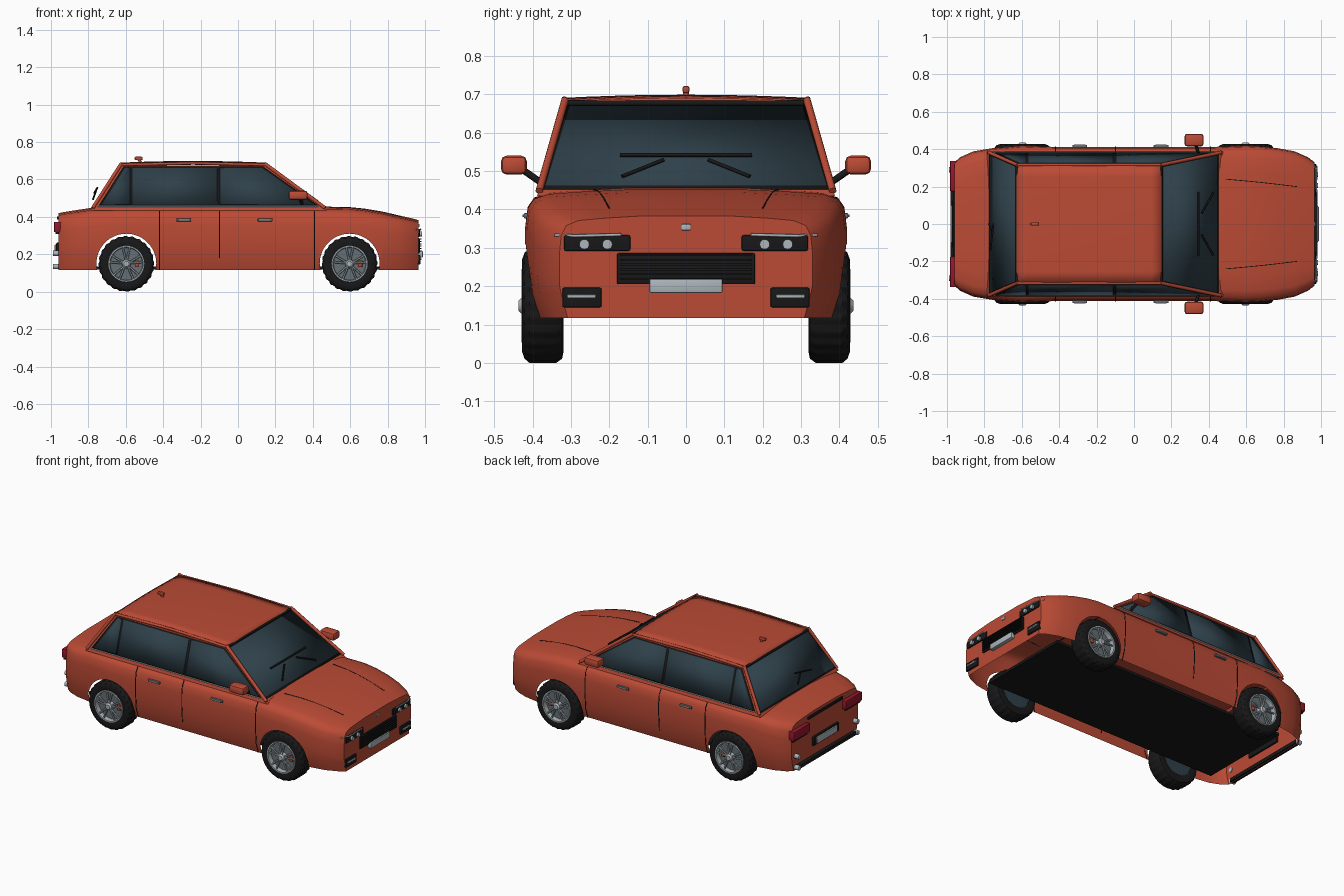
import bpy, bmesh, math
from mathutils import Vector

if "Cube" in bpy.data.objects:
    bpy.data.objects.remove(bpy.data.objects["Cube"])


def colour(name, rgb):
    m = bpy.data.materials.new(name)
    m.diffuse_color = (*rgb, 1)
    m.use_nodes = True
    m.node_tree.nodes["Principled BSDF"].inputs["Base Color"].default_value = m.diffuse_color
    return m


RED = colour("red paint", (0.50, 0.07, 0.036))
GLASS = colour("tinted glass", (0.028, 0.052, 0.068))
BLACK = colour("black trim", (0.009, 0.009, 0.010))
SILVER = colour("silver", (0.42, 0.47, 0.50))
GREY = colour("wheel grey", (0.13, 0.16, 0.18))
LAMP = colour("tail lamp red", (0.32, 0.008, 0.025))


def finish(name, bm, mat, angle=35):
    bmesh.ops.recalc_face_normals(bm, faces=bm.faces)
    me = bpy.data.meshes.new(name)
    bm.to_mesh(me)
    bm.free()
    me.materials.append(mat)
    ob = bpy.data.objects.new(name, me)
    bpy.context.collection.objects.link(ob)
    bpy.ops.object.select_all(action='DESELECT')
    ob.select_set(True)
    bpy.context.view_layer.objects.active = ob
    bpy.ops.object.shade_smooth_by_angle(angle=math.radians(angle))
    return ob


def box(name, lo, hi, mat, bevel=0.0):
    """Box between two corners."""
    bm = bmesh.new()
    bmesh.ops.create_cube(bm, size=1)
    for v in bm.verts:
        v.co = [(a + b) / 2 + c * abs(b - a) for a, b, c in zip(lo, hi, v.co)]
    if bevel:
        bmesh.ops.bevel(bm, geom=bm.edges[:], offset=bevel, segments=2, affect='EDGES', profile=0.5)
    return finish(name, bm, mat)


def rods(name, lines, r, mat, n=8):
    """Round bars along one or more polylines."""
    bm = bmesh.new()
    for pts in lines:
        for a, b in zip(pts, pts[1:]):
            a, b = Vector(a), Vector(b)
            d = b - a
            mx = Vector.to_track_quat(d, 'Z', 'Y').to_matrix().to_4x4()
            mx.translation = (a + b) / 2
            bmesh.ops.create_cone(bm, cap_ends=True, segments=n, radius1=r, radius2=r,
                                  depth=d.length + r * 0.6, matrix=mx)
    return finish(name, bm, mat, 50)


def plate(name, pts, mat, t):
    """Thin flat panel centred on its plane."""
    bm = bmesh.new()
    bm.faces.new([bm.verts.new(p) for p in pts])
    ob = finish(name, bm, mat)
    sol = ob.modifiers.new("thickness", 'SOLIDIFY')
    sol.thickness, sol.offset = t, 0
    return ob


def lathe(name, prof, cx, cz, s, mat, n=48, tread=0.0):
    """Spin (radius, y) points around an axle."""
    bm = bmesh.new()
    rings = []
    for i in range(n):
        a = 2 * math.pi * i / n
        ring = []
        for r, y in prof:
            if r > 0.146 and (i // 2) % 2:
                r -= tread
            ring.append(bm.verts.new((cx + r * math.cos(a), s * y, cz + r * math.sin(a))))
        rings.append(ring)
    for i in range(n):
        p, q = rings[i], rings[(i + 1) % n]
        for j in range(len(prof) - 1):
            bm.faces.new((p[j], q[j], q[j + 1], p[j + 1]))
    bmesh.ops.remove_doubles(bm, verts=bm.verts, dist=1e-5)
    return finish(name, bm, mat)


# Lower body: lofted sections (x, half width, top height)
SECTIONS = [(-.96, .33, .42), (-.93, .357, .426), (-.86, .388, .437), (-.76, .405, .452), (-.6, .419, .456),
            (-.42, .412, .456), (0, .412, .456), (.42, .412, .456), (.6, .419, .452), (.68, .415, .444),
            (.77, .405, .429), (.86, .388, .408), (.93, .357, .392), (.965, .33, .383)]


def section(w, z):
    return [(w * .935, .117), (w * .985, .18), (w, z - .18), (w, z - .10), (w * .985, z - .05),
            (w * .945, z - .025), (w * .85, z - .012), (w * .65, z - .006), (w * .35, z)]


bm = bmesh.new()
loops = []
for x, w, z in SECTIONS:
    half = section(w, z)
    loops.append([bm.verts.new((x, y, h)) for y, h in half]
                 + [bm.verts.new((x, -y, h)) for y, h in reversed(half)])
n = len(loops[0])
for p, q in zip(loops, loops[1:]):
    for j in range(n):
        bm.faces.new((p[j], q[j], q[(j + 1) % n], p[(j + 1) % n]))
bm.faces.new(loops[0])
bm.faces.new(loops[-1])
body = finish("body_shell", bm, RED, 40)

# Wheel arches are cut through, then the shell is opened underneath
AX, AZ, AR = 0.597, 0.150, 0.160
for cx in (-AX, AX):
    cut = lathe("arch_cutter", [(0, .6), (AR, .6), (AR, -.6), (0, -.6)], cx, AZ, 1, BLACK, 64)
    cut.hide_render = True
    mod = body.modifiers.new("arch", 'BOOLEAN')
    mod.operation, mod.object, mod.solver = 'DIFFERENCE', cut, 'EXACT'
    bpy.context.view_layer.objects.active = body
    bpy.ops.object.modifier_apply(modifier="arch")
    bpy.data.objects.remove(cut)
bm = bmesh.new()
bm.from_mesh(body.data)
dead = [f for f in bm.faces if (f.normal.z < -.9 and f.calc_center_median().z < .14) or
        (abs(f.normal.y) < .1 and all(abs(math.hypot(abs(v.co.x) - AX, v.co.z - AZ) - AR) < .003 for v in f.verts))]
bmesh.ops.delete(bm, geom=dead, context='FACES')
bm.to_mesh(body.data)
bm.free()
box("floor_pan", (-.82, -.30, .118), (.82, .30, .135), BLACK)

# Cabin block
bm = bmesh.new()
base = [bm.verts.new((x, y, .435)) for x, y in ((-.785, -.388), (.475, -.388), (.475, .388), (-.785, .388))]
top = [bm.verts.new((x, y, .675)) for x, y in ((-.62, -.318), (.14, -.318), (.14, .318), (-.62, .318))]
for j in range(4):
    k = (j + 1) % 4
    bm.faces.new((base[j], base[k], top[k], top[j]))
bm.faces.new(top)
finish("cabin", bm, RED)

# Crowned roof
bm = bmesh.new()
bmesh.ops.create_grid(bm, x_segments=14, y_segments=10, size=1)
for v in bm.verts:
    u, w = v.co.x, v.co.y
    v.co = (-.24 + u * .388, w * .318, .682 + .009 * (1 - u * u) + .008 * (1 - w * w))
roof = finish("roof", bm, RED)
sol = roof.modifiers.new("thickness", 'SOLIDIFY')
sol.thickness, sol.offset = .012, -1


def side(x, z, s):
    return (x, s * (.388 - (z - .435) * .07 / .24), z)


def front(y, z, off=0):
    return (.475 - (z - .435) * .335 / .24 + off, y, z + off * .7)


def back(y, z):
    return (-.785 + (z - .435) * .165 / .24, y, z)


for s in (-1, 1):
    # Side windows over a black frame, with a bright belt line
    plate("window_frame", [side(x, z, s) for x, z in ((-.745, .458), (.43, .458), (.135, .668), (-.612, .668))],
          BLACK, .005)
    for b0, b1, t0, t1 in ((-.728, -.577, -.604, -.577), (-.563, -.112, -.563, -.112), (-.096, .408, -.096, .128)):
        plate("side_window", [side(b0, .465, s), side(b1, .465, s), side(t1, .661, s), side(t0, .661, s)], GLASS, .009)
    rods("belt_strip", [[side(-.75, .457, s), side(.43, .457, s)]], .004, SILVER)
    # Pillars and roof rails
    rods("pillar", [[(.462, s * .382, .45), (.145, s * .316, .683)], [(-.775, s * .382, .45), (-.625, s * .316, .683)]],
         .010, RED)
    rods("roof_rail", [[(-.625, s * .317, .679), (-.24, s * .317, .687), (.145, s * .317, .679)]], .008, RED)
    # Door seams and handles
    for x, low in ((-.42, 0), (-.1, 1), (.41, 0)):
        rods("door_seam", [[(x, s * y, z) for y, z in section(.412, .456)[low:6]]], .003, BLACK, 6)
    for x in (-.29, .145):
        box("door_handle", (x - .04, s * .408, .376), (x + .04, s * .423, .391), GREY, .004)
        box("handle_grip", (x - .03, s * .418, .380), (x + .03, s * .426, .387), SILVER, .002)
    # Mirrors
    box("mirror", (.27, s * .415, .491), (.372, s * .482, .54), RED, .014)
    rods("mirror_arm", [[(.345, s * .375, .468), (.33, s * .425, .503)]], .009, BLACK)
    # Bonnet creases
    rods("bonnet_crease", [[(.49, s * .24, .451), (.6, s * .23, .448), (.68, s * .222, .440), (.77, s * .212, .425),
                            (.87, s * .2, .403)]], .0022, BLACK, 6)
    # Headlamps
    box("headlamp_housing", (.94, s * .145, .292), (.972, s * .318, .333), BLACK, .005)
    rods("headlamp_strip", [[(.976, s * .17, .334), (.974, s * .29, .331), (.95, s * .34, .333)]], .004, SILVER)
    rods("headlamp_lens", [[(.96, s * y, .309), (.979, s * y, .309)] for y in (.205, .265)], .013, SILVER, 16)
    # Fog lamps
    box("fog_lamp", (.94, s * .22, .145), (.975, s * .322, .196), BLACK, .004)
    box("fog_strip", (.97, s * .235, .169), (.981, s * .31, .178), SILVER, .002)
    # Tail lamps and rear reflectors
    box("tail_lamp", (-.984, s * .175, .318), (-.945, s * .338, .374), LAMP, .006)
    box("tail_lamp_trim", (-.975, s * .19, .308), (-.95, s * .332, .32), BLACK)
    rods("rear_reflector", [[(-.96, s * .29, z), (-.985, s * .29, z)] for z in (.135, .205)], .014, SILVER, 12)

# Windscreen, rear window and roof edge seals
for name, f in (("windscreen", front), ("rear_window", back)):
    for suffix, y0, y1, z0, z1, mat, t in (("_seal", .374, .309, .452, .674, BLACK, .005),
                                           ("_glass", .366, .303, .460, .666, GLASS, .009)):
        plate(name + suffix, [f(-y0, z0), f(y0, z0), f(y1, z1), f(-y1, z1)], mat, t)
rods("roof_seal", [[(x, -.305, .677), (x, .305, .677)] for x in (.146, -.626)], .008, BLACK)

# Wipers
rods("front_wipers", [[front(-.17, .535, .01), front(.17, .535, .01)]]
     + [[front(s * .165, .48, .01), front(s * .06, .522, .01)] for s in (-1, 1)], .005, BLACK)
rods("rear_wiper", [[(-.768, -.14, .53), (-.752, 0, .555)], [(-.775, 0, .495), (-.757, -.05, .545)]], .005, BLACK)

# Roof antenna
rods("antenna", [[(-.52, 0, .69), (-.53, 0, .708)]], .008, RED)
box("antenna_cap", (-.553, -.009, .703), (-.51, .009, .722), RED, .006)

# Grille and number plates
box("grille", (.95, -.18, .205), (.972, .18, .286), BLACK, .004)
for i in range(6):
    z = .216 + i * .0125
    box("grille_slat", (.968, -.172, z), (.98, .172, z + .005), BLACK)
box("front_plate", (.96, -.095, .182), (.988, .095, .219), SILVER, .004)
box("front_badge", (.96, -.012, .345), (.970, .012, .362), SILVER, .003)
box("rear_plate_recess", (-.972, -.125, .205), (-.95, .125, .262), BLACK, .004)
box("rear_plate", (-.98, -.1, .213), (-.96, .1, .253), SILVER, .003)
box("boot_trim", (-.969, -.17, .385), (-.95, .17, .403), BLACK, .004)
box("rear_bumper_strip", (-.982, -.29, .122), (-.95, .29, .147), BLACK, .005)

# Wheels
TYRE = [(.094, .422), (.118, .428), (.138, .421), (.149, .408), (.149, .338), (.138, .323), (.118, .319), (.094, .325)]
for cx in (-AX, AX):
    for s in (-1, 1):
        lathe("tyre", TYRE, cx, .149, s, BLACK, 96, .004)
        lathe("rim_ring", [(.098, .422), (.096, .429), (.089, .429), (.086, .405), (.092, .325)], cx, .149, s, SILVER)
        lathe("brake_disc", [(.089, .40), (0, .40)], cx, .149, s, GREY)
        lathe("inner_disc", [(.095, .33), (0, .328)], cx, .149, s, GLASS)
        lathe("hub", [(0, .436), (.014, .436), (.022, .428), (.024, .40)], cx, .149, s, SILVER, 20)
        spokes = []
        for k in range(5):
            for d in (-.13, .13):
                a = math.pi / 2 + k * 2 * math.pi / 5
                spokes.append([(cx + r * math.cos(a + e), s * y, .149 + r * math.sin(a + e))
                               for r, y, e in ((.018, .422, d), (.09, .418, d * 1.6))])
        rods("spokes", spokes, .0055, SILVER, 6)
        box("brake_caliper", (cx + .045, s * .40, .132), (cx + .068, s * .411, .168), RED, .003)
